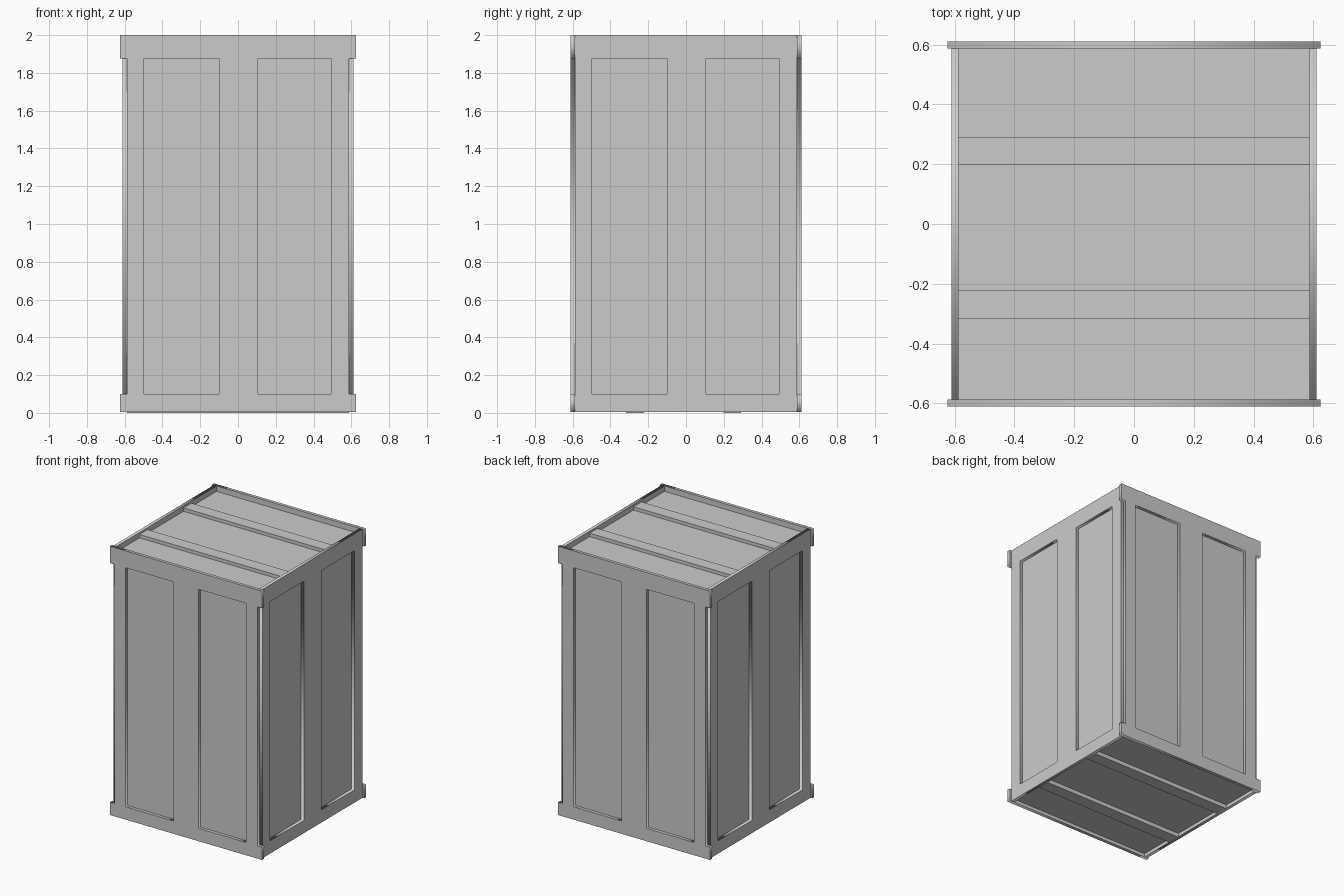
import bpy
from math import radians
from mathutils import Matrix

if "Cube" in bpy.data.objects:
    bpy.data.objects.remove(bpy.data.objects["Cube"])

CORE = 0.587      # half width of the inner box
OUT = 0.611       # half width to the outer face of the frames
Z0, ZLOW, ZHIGH, Z1 = 0.005, 0.10, 1.875, 2.0


def box(name, x0, x1, y0, y1, z0, z1):
    bpy.ops.mesh.primitive_cube_add(size=1, location=((x0 + x1) / 2, (y0 + y1) / 2, (z0 + z1) / 2))
    ob = bpy.context.object
    ob.name = name
    ob.scale = (x1 - x0, y1 - y0, z1 - z0)
    bpy.ops.object.transform_apply(location=False, rotation=False, scale=True)
    return ob


def frame(name, rail_half, angle):
    """One flat frame with two tall openings, turned to its side of the crate."""
    r, s = rail_half, CORE
    outline = [(-r, Z0), (r, Z0), (r, ZLOW), (s, ZLOW), (s, ZHIGH), (r, ZHIGH),
               (r, Z1), (-r, Z1), (-r, ZHIGH), (-s, ZHIGH), (-s, ZLOW), (-r, ZLOW)]
    if r == s:
        outline = [(-r, Z0), (r, Z0), (r, Z1), (-r, Z1)]
    loops = [outline]
    for a, b in ((-0.497, -0.10), (0.105, 0.492)):
        loops.append([(a, ZLOW), (b, ZLOW), (b, ZHIGH), (a, ZHIGH)])
    cu = bpy.data.curves.new(name, 'CURVE')
    cu.dimensions = '2D'
    cu.fill_mode = 'BOTH'
    cu.extrude = (OUT - CORE) / 2
    for pts in loops:
        sp = cu.splines.new('POLY')
        sp.points.add(len(pts) - 1)
        for p, (x, z) in zip(sp.points, pts):
            p.co = (x, z, 0, 1)
        sp.use_cyclic_u = True
    ob = bpy.data.objects.new(name, cu)
    bpy.context.collection.objects.link(ob)
    ob.matrix_world = (Matrix.Rotation(radians(angle), 4, 'Z')
                       @ Matrix.Translation((0, -(OUT + CORE) / 2, 0))
                       @ Matrix.Rotation(radians(90), 4, 'X'))
    bpy.ops.object.select_all(action='DESELECT')
    ob.select_set(True)
    bpy.context.view_layer.objects.active = ob
    bpy.ops.object.convert(target='MESH')


# Inner box seen through the frame openings
box("inner_box", -CORE, CORE, -CORE, CORE, 0.03, 1.96)

# Frames: front and back have rails that overlap the corners
frame("front_frame", 0.625, 0)
frame("back_frame", 0.625, 180)
frame("right_frame", CORE, 90)
frame("left_frame", CORE, 270)

# The raised lip of each frame surrounds two slats on the lid and the base
for side, y0, y1 in (("front", -0.317, -0.222), ("back", 0.199, 0.292)):
    box(side + "_lid_slat", -CORE, CORE, y0, y1, 1.96, 1.985)
    box(side + "_base_slat", -CORE, CORE, y0, y1, 0.0, 0.03)
